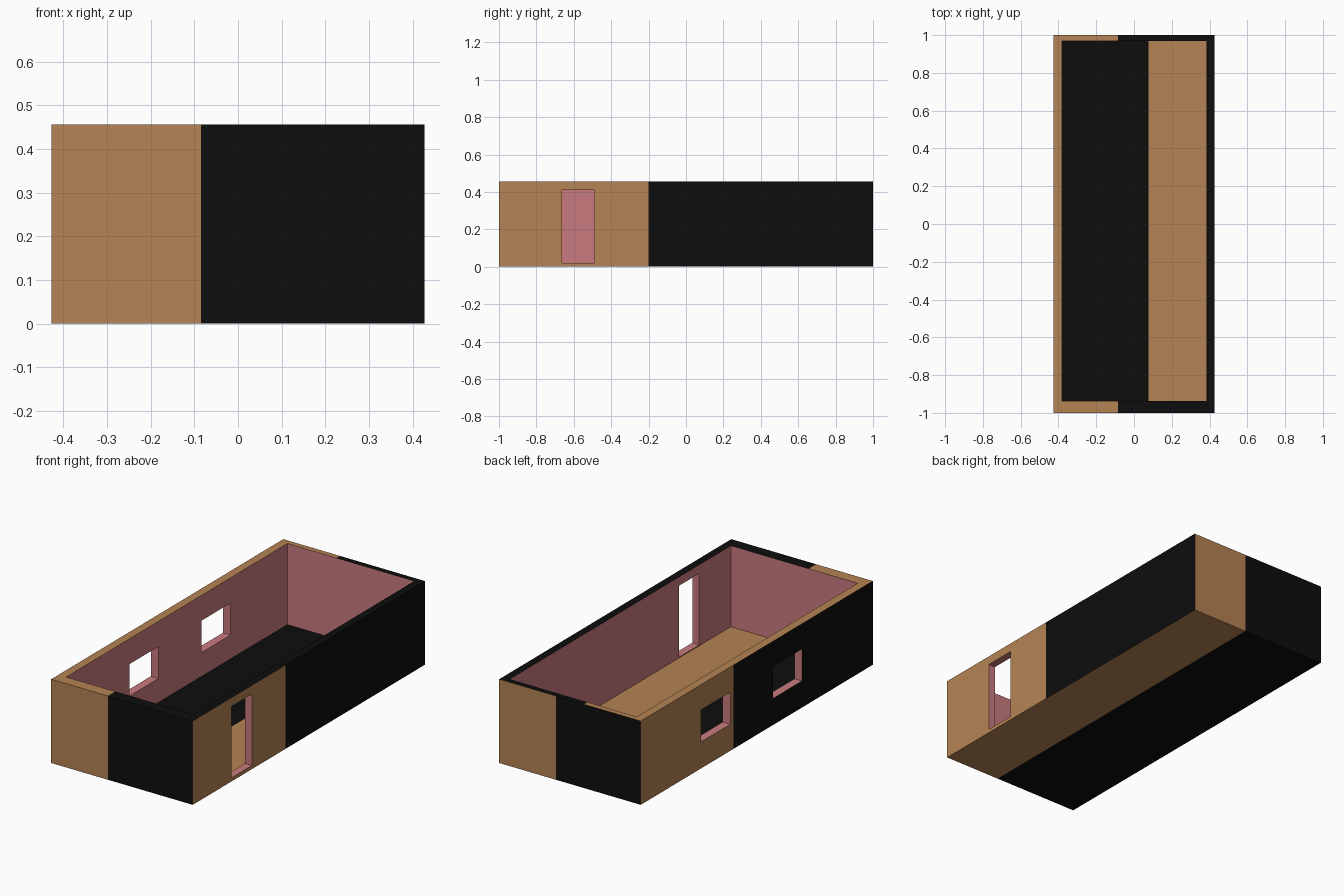
import bpy, bmesh
from mathutils import Vector

if "Cube" in bpy.data.objects:
    bpy.data.objects.remove(bpy.data.objects["Cube"])

X, Y, H = 0.427, 1.0, 0.457      # outer half width, half length, height
FLOOR = 0.015


def lin(c):
    c /= 255
    return c / 12.92 if c <= 0.04045 else ((c + 0.055) / 1.055) ** 2.4


def material(name, rgb):
    m = bpy.data.materials.new(name)
    m.diffuse_color = (*[lin(c) for c in rgb], 1)
    m.use_nodes = True
    m.node_tree.nodes["Principled BSDF"].inputs["Base Color"].default_value = m.diffuse_color
    return m


def box(name, lo, hi):
    lo, hi = Vector(lo), Vector(hi)
    bm = bmesh.new()
    bmesh.ops.create_cube(bm, size=1)
    for v in bm.verts:
        v.co = Vector(((lo[i] + hi[i]) / 2 + v.co[i] * (hi[i] - lo[i])) for i in range(3))
    me = bpy.data.meshes.new(name)
    bm.to_mesh(me)
    bm.free()
    ob = bpy.data.objects.new(name, me)
    bpy.context.collection.objects.link(ob)
    return ob


# Solid block, hollowed out by the room, door and window cutters
house = box("house_shell", (-X, -Y, 0), (X, Y, H))
cutters = [
    box("room_cutter", (-0.381, -0.936, FLOOR), (0.385, 0.97, H + 0.2)),
    box("door_cutter", (0.3, -0.664, 0.02), (0.6, -0.489, 0.409)),
    box("window_cutter_front", (-0.6, -0.39, 0.145), (-0.3, -0.142, 0.319)),
    box("window_cutter_back", (-0.6, 0.228, 0.145), (-0.3, 0.48, 0.319)),
]
bpy.context.view_layer.objects.active = house
for c in cutters:
    c.hide_render = True
    mod = house.modifiers.new("cut", "BOOLEAN")
    mod.operation, mod.solver, mod.object = "DIFFERENCE", "EXACT", c
    bpy.ops.object.modifier_apply(modifier=mod.name)
for c in cutters:
    bpy.data.objects.remove(c)

house.data.materials.clear()
for m in (material("tan_wall", (181, 131, 83)),
          material("black_paint", (13, 13, 13)),
          material("pink_interior", (202, 123, 126))):
    house.data.materials.append(m)
TAN, BLACK, PINK = 0, 1, 2

bm = bmesh.new()
bm.from_mesh(house.data)


def side(f):
    """Which surface of the shell a face lies on."""
    c, n = f.calc_center_median(), f.normal
    if n.z < -0.9 and c.z < 0.001: return "bottom"
    if n.z > 0.9 and c.z > H - 0.001: return "rim"
    if n.z > 0.9 and c.z < FLOOR + 0.002: return "floor"
    if n.y < -0.9 and c.y < -Y + 0.001: return "front"
    if n.y > 0.9 and c.y > Y - 0.001: return "back"
    if n.x > 0.9 and c.x > X - 0.001: return "right"
    if n.x < -0.9 and c.x < -X + 0.001: return "left"
    return "inside"


# Per surface: axis, position of the colour border, sign of the tan side
borders = {
    "front": (0, -0.085, -1), "rim": (0, -0.085, -1),
    "back": (0, 0.085, 1), "bottom": (0, 0.085, 1), "floor": (0, 0.078, 1),
    "right": (1, -0.2, -1), "left": (1, 0.2, 1),
}

# Split the shell along every border
for axis, pos in sorted({b[:2] for b in borders.values()}):
    co, no = Vector((0, 0, 0)), Vector((0, 0, 0))
    co[axis], no[axis] = pos, 1
    bmesh.ops.bisect_plane(bm, geom=bm.verts[:] + bm.edges[:] + bm.faces[:],
                           dist=1e-5, plane_co=co, plane_no=no)

# Colour by surface and side of the border
bm.normal_update()
for f in bm.faces:
    f.smooth = False
    s = side(f)
    if s == "inside":
        f.material_index = PINK
    else:
        axis, pos, sign = borders[s]
        mid = sum(v.co[axis] for v in f.verts) / len(f.verts)
        f.material_index = TAN if (mid - pos) * sign > 0 else BLACK
bm.to_mesh(house.data)
bm.free()
